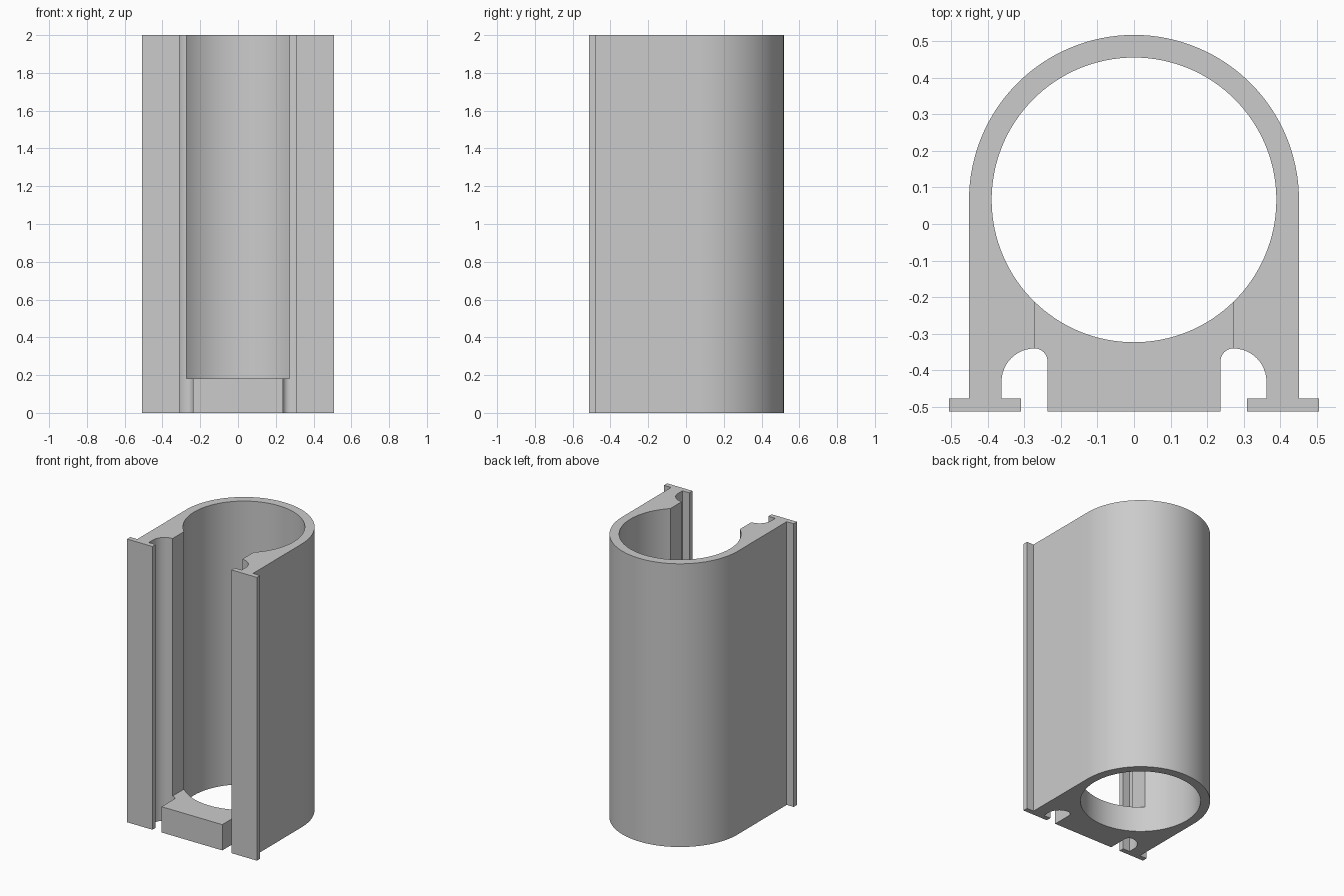
import bpy, bmesh
from math import sin, cos, pi, asin
from mathutils import Vector

cube = bpy.data.objects.get("Cube")
if cube:
    bpy.data.objects.remove(cube, do_unlink=True)

HEIGHT, BRIDGE_TOP = 2.0, 0.182
CENTRE_Y, OUTER, BORE = 0.066, 0.452, 0.39
SLOT = 0.272              # half width of the front opening
FRONT, GROOVE_Y = -0.514, -0.341


def arc(cx, cy, r, start, end, steps):
    return [(cx + r * cos(start + (end - start) * i / steps),
             cy + r * sin(start + (end - start) * i / steps))
            for i in range(steps + 1)]


def mirrored(half):
    """Close a right-hand outline with its reflection, dropping points on the axis twice."""
    left = [(-x, y) for x, y in reversed(half) if abs(x) > 1e-6]
    return half + left


def prism(bm, outline, height):
    base = bm.faces.new([bm.verts.new((x, y, 0)) for x, y in outline])
    top = bmesh.ops.extrude_face_region(bm, geom=[base], use_keep_orig=True)
    verts = [v for v in top["geom"] if isinstance(v, bmesh.types.BMVert)]
    bmesh.ops.translate(bm, verts=verts, vec=(0, 0, height))


bm = bmesh.new()
slot_angle = asin(SLOT / BORE)

# Open tube with straight legs, front flanges and rounded grooves
shell = arc(0, CENTRE_Y, OUTER, pi / 2, 0, 32)
shell += [(0.452, -0.478), (0.507, -0.478), (0.507, FRONT), (0.309, FRONT),
          (0.309, -0.478), (0.363, -0.478)]
shell += arc(SLOT, GROOVE_Y - 0.091, 0.091, 0, pi / 2, 12)
bore = arc(0, CENTRE_Y, BORE, slot_angle - pi / 2, pi / 2, 48)
outer_left = [(-x, y) for x, y in reversed(shell[1:])]
bore_left = [(-x, y) for x, y in reversed(bore[:-1])]
prism(bm, shell + bore + bore_left + outer_left, HEIGHT)

# Low bridge closing the front at the foot
bridge = arc(0, CENTRE_Y, BORE, -pi / 2, slot_angle - pi / 2, 16)
bridge += arc(SLOT, GROOVE_Y - 0.035, 0.035, pi / 2, pi, 8)
bridge += [(0.237, FRONT)]
prism(bm, mirrored(bridge), BRIDGE_TOP)

# Join both parts: remove the hidden walls where they meet
bmesh.ops.bisect_plane(bm, geom=bm.verts[:] + bm.edges[:] + bm.faces[:],
                       plane_co=(0, 0, BRIDGE_TOP), plane_no=(0, 0, 1), dist=1e-5)
hidden = [f for f in bm.faces
          if all(abs(abs(v.co.x) - SLOT) < 1e-4 and v.co.z < BRIDGE_TOP + 1e-4
                 for v in f.verts)]
bmesh.ops.delete(bm, geom=hidden, context="FACES")
bmesh.ops.remove_doubles(bm, verts=bm.verts[:], dist=1e-4)
bmesh.ops.recalc_face_normals(bm, faces=bm.faces[:])

mesh = bpy.data.meshes.new("slotted_housing")
bm.to_mesh(mesh)
bm.free()
housing = bpy.data.objects.new("slotted_housing", mesh)
bpy.context.collection.objects.link(housing)

# Plain grey finish
grey = bpy.data.materials.new("light_grey")
grey.use_nodes = True
colour = (0.6, 0.6, 0.6, 1)
grey.diffuse_color = colour
grey.node_tree.nodes["Principled BSDF"].inputs["Base Color"].default_value = colour
mesh.materials.append(grey)

bpy.ops.object.select_all(action="DESELECT")
housing.select_set(True)
bpy.context.view_layer.objects.active = housing
bpy.ops.object.shade_smooth_by_angle(angle=pi / 6)
